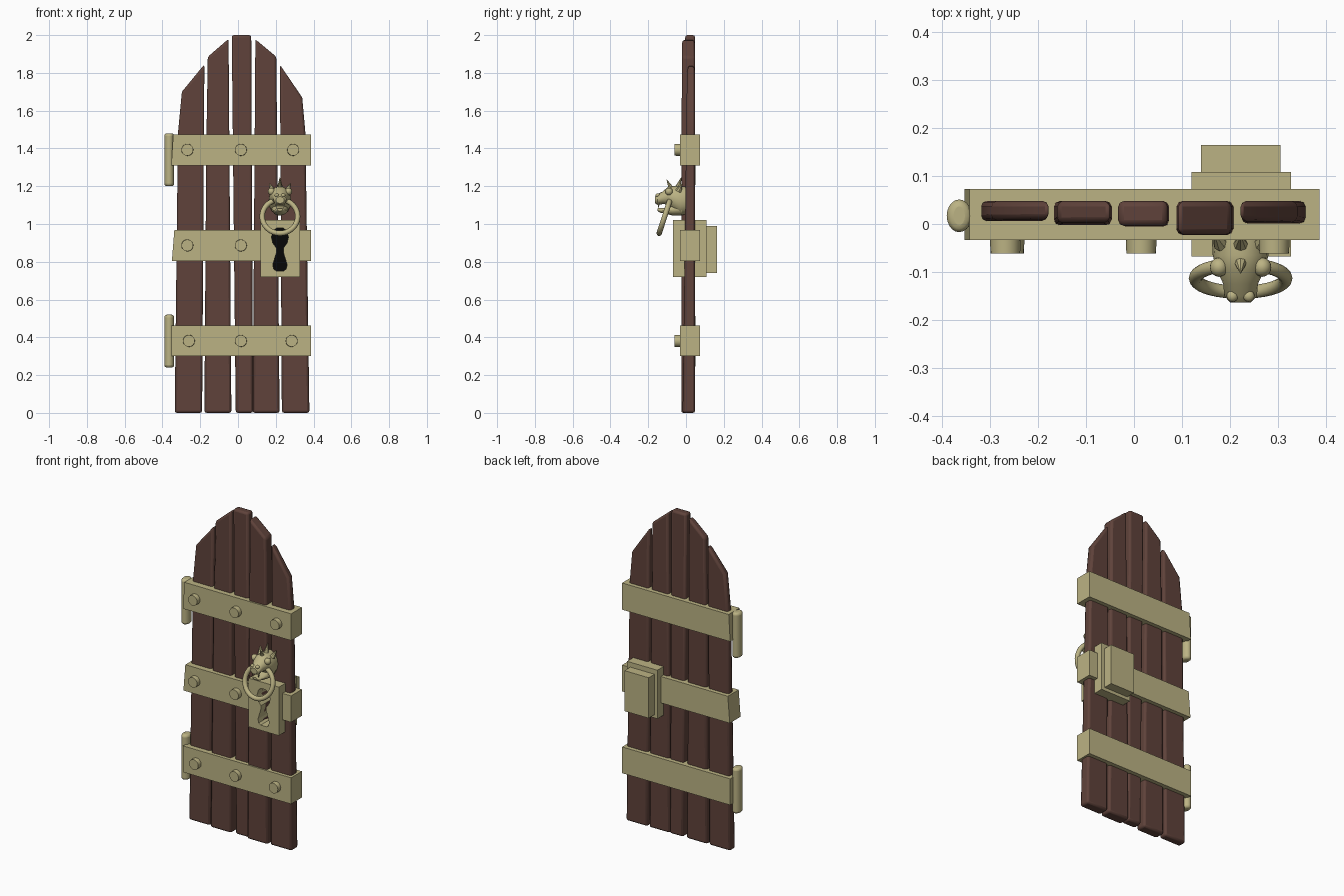
import bpy, bmesh, math
from mathutils import Vector, Matrix

if "Cube" in bpy.data.objects:
    bpy.data.objects.remove(bpy.data.objects["Cube"])


def material(name, rgb):
    m = bpy.data.materials.new(name)
    m.diffuse_color = (*rgb, 1)
    m.use_nodes = True
    m.node_tree.nodes["Principled BSDF"].inputs["Base Color"].default_value = m.diffuse_color
    return m


WOOD = material("wood", (0.115, 0.055, 0.043))
METAL = material("brass", (0.50, 0.45, 0.23))
DARK = material("dark", (0.002, 0.002, 0.002))


def finish(name, bm, mat, bevel=0, segs=2, smooth=True):
    bmesh.ops.recalc_face_normals(bm, faces=bm.faces)
    me = bpy.data.meshes.new(name)
    bm.to_mesh(me)
    bm.free()
    ob = bpy.data.objects.new(name, me)
    bpy.context.collection.objects.link(ob)
    me.materials.append(mat)
    if bevel:
        b = ob.modifiers.new("bevel", 'BEVEL')
        b.width, b.segments = bevel, segs
        b.limit_method, b.angle_limit = 'ANGLE', math.radians(40)
    if smooth:
        bpy.ops.object.select_all(action='DESELECT')
        ob.select_set(True)
        bpy.context.view_layer.objects.active = ob
        bpy.ops.object.shade_smooth_by_angle(angle=math.radians(35))
    return ob


def prism(name, outline, front, back, mat, bevel=0, smooth=True):
    """Extrude an (x, z) outline along y; front is a function of z."""
    bm = bmesh.new()
    a = [bm.verts.new((x, front(z), z)) for x, z in outline]
    b = [bm.verts.new((x, back, z)) for x, z in outline]
    bm.faces.new(a)
    bm.faces.new(b[::-1])
    n = len(a)
    for i in range(n):
        bm.faces.new((a[i], a[(i + 1) % n], b[(i + 1) % n], b[i]))
    return finish(name, bm, mat, bevel, 2, smooth)


def loft(name, sections, mat, n=16):
    """Elliptic rings (y, z centre, x radius, z radius) joined along y."""
    bm = bmesh.new()
    rings = []
    for y, zc, rx, rz in sections:
        rings.append([bm.verts.new((KX + rx * math.cos(t), y, zc + rz * math.sin(t)))
                      for t in (2 * math.pi * i / n for i in range(n))])
    for r, s in zip(rings, rings[1:]):
        for i in range(n):
            bm.faces.new((r[i], r[(i + 1) % n], s[(i + 1) % n], s[i]))
    bm.faces.new(rings[0])
    bm.faces.new(rings[-1])
    return finish(name, bm, mat)


def cone(name, base, tip, r1, r2, mat, segs=20):
    base, tip = Vector(base), Vector(tip)
    d = tip - base
    m = Matrix.Translation((base + tip) / 2) @ d.to_track_quat('Z', 'Y').to_matrix().to_4x4()
    bm = bmesh.new()
    bmesh.ops.create_cone(bm, cap_ends=True, segments=segs, radius1=r1, radius2=r2,
                          depth=d.length, matrix=m)
    return finish(name, bm, mat)


def ball(name, centre, size):
    bm = bmesh.new()
    bmesh.ops.create_uvsphere(bm, u_segments=16, v_segments=10, radius=1,
                              matrix=Matrix.Translation(centre) @ Matrix.Diagonal((*size, 1)))
    return finish(name, bm, METAL)


def box(name, x0, x1, y0, y1, z0, z1):
    return prism(name, [(x0, z0), (x1, z0), (x1, z1), (x0, z1)], lambda z: y0, y1, METAL, 0, False)


# Planks: outline, front y at the bottom, front y at the top
planks = [
    ([(-.335, 0), (-.19, 0), (-.178, 1.845), (-.297, 1.70), (-.318, 1.48)], -.005, .01),
    ([(-.178, 0), (-.035, 0), (-.05, 1.98), (-.16, 1.885), (-.168, 1.4)], -.018, .003),
    ([(-.012, 0), (.08, 0), (.07, 2), (-.033, 2)], -.01, -.004),
    ([(.078, 0), (.22, 0), (.203, 1.885), (.092, 1.978)], -.025, -.022),
    ([(.232, 0), (.378, 0), (.357, 1.48), (.34, 1.67), (.222, 1.843)], -.018, .008),
]
plank_obs = [prism(f"plank_{i + 1}", o, lambda z, a=a, b=b: a + (b - a) * z / 2, .048, WOOD, .012)
             for i, (o, a, b) in enumerate(planks)]

# Cross bars with slightly slanted left ends, and their rivets
bars = []
for tag, z0, z1, lb, lt, rx in (("top", 1.31, 1.475, -.353, -.343, (-.268, .015, .292)),
                                ("middle", .805, .968, -.35, -.337, (-.268, .015)),
                                ("bottom", .30, .462, -.353, -.353, (-.26, .015, .284))):
    bars.append(prism(f"{tag}_bar", [(lb, z0), (.386, z0), (.386, z1), (lt, z1)],
                      lambda z: -.033, .073, METAL, 0, False))
    for i, x in enumerate(rx):
        zc = (z0 + z1) / 2
        cone(f"{tag}_rivet_{i + 1}", (x, -.02, zc), (x, -.061, zc), .032, .031, METAL)

# Hinge barrels on the left edge
for tag, z0 in (("top", 1.2), ("bottom", .24)):
    bm = bmesh.new()
    bmesh.ops.create_cone(bm, cap_ends=True, segments=20, radius1=1, radius2=1, depth=.28,
                          matrix=Matrix.Translation((-.364, .017, z0 + .14)) @ Matrix.Diagonal((.026, .034, 1, 1)))
    finish(f"{tag}_hinge", bm, METAL, .014, 3)

# Lock: plate through the door, stepped box behind
KX = .222
plate = box("lock_plate", .12, .327, -.068, .108, .72, 1.02)
box("lock_back_box", .14, .305, .10, .165, .74, .99)

# Keyhole cut through plate, bar and planks, with a dark floor
half = [(.02, .752), (.033, .762), (.038, .785), (.018, .85), (.018, .872),
        (.038, .90), (.045, .93), (.035, .965), (.015, .98)]
hole = [(KX + w, z) for w, z in half] + [(KX - w, z) for w, z in reversed(half)]
cutter = prism("keyhole_cutter", hole, lambda z: -.1, .06, METAL, 0, False)
cutter.hide_render = True
cutter.hide_set(True)
for ob in (plate, bars[1], plank_obs[3], plank_obs[4]):
    m = ob.modifiers.new("keyhole", 'BOOLEAN')
    m.operation, m.object, m.solver = 'DIFFERENCE', cutter, 'EXACT'
prism("keyhole_floor", hole, lambda z: .045, .07, DARK, 0, False)

# Beast-head knocker: skull with snout, lower jaw, brows, eyes, horns, teeth
loft("head", [(.01, 1.125, .050, .07), (-.03, 1.123, .060, .078), (-.065, 1.135, .058, .066),
              (-.095, 1.15, .05, .046), (-.125, 1.138, .036, .033), (-.15, 1.13, .034, .029),
              (-.163, 1.127, .022, .018)], METAL)
loft("lower_jaw", [(-.02, 1.085, .046, .04), (-.07, 1.075, .042, .03), (-.11, 1.07, .034, .016),
                   (-.14, 1.073, .026, .012), (-.15, 1.076, .014, .007)], METAL)
cone("crest_spike", (KX, -.045, 1.185), (KX, -.025, 1.247), .018, .001, METAL, 8)
cone("brow_spike", (KX, -.075, 1.18), (KX, -.102, 1.235), .016, .001, METAL, 8)
for s, side in ((-1, "left"), (1, "right")):
    ball(f"{side}_eye", (KX + s * .045, -.09, 1.172), (.019, .02, .02))
    ball(f"{side}_nostril", (KX + s * .017, -.15, 1.152), (.012, .012, .01))
    cone(f"{side}_ear", (KX + s * .04, -.04, 1.175), (KX + s * .055, -.02, 1.215), .018, .001, METAL, 8)
    cone(f"{side}_fang", (KX + s * .022, -.145, 1.115), (KX + s * .02, -.145, 1.085), .007, .001, METAL, 8)

# Ring hanging from the mouth, tilted forward at the bottom
bpy.ops.mesh.primitive_torus_add(major_radius=.094, minor_radius=.014, major_segments=36,
                                 minor_segments=12, location=(KX, -.113, 1.04),
                                 rotation=(math.radians(90 - 18), 0, 0))
ring = bpy.context.object
ring.name = "knocker_ring"
ring.data.materials.append(METAL)
bpy.ops.object.shade_smooth_by_angle(angle=math.radians(40))
